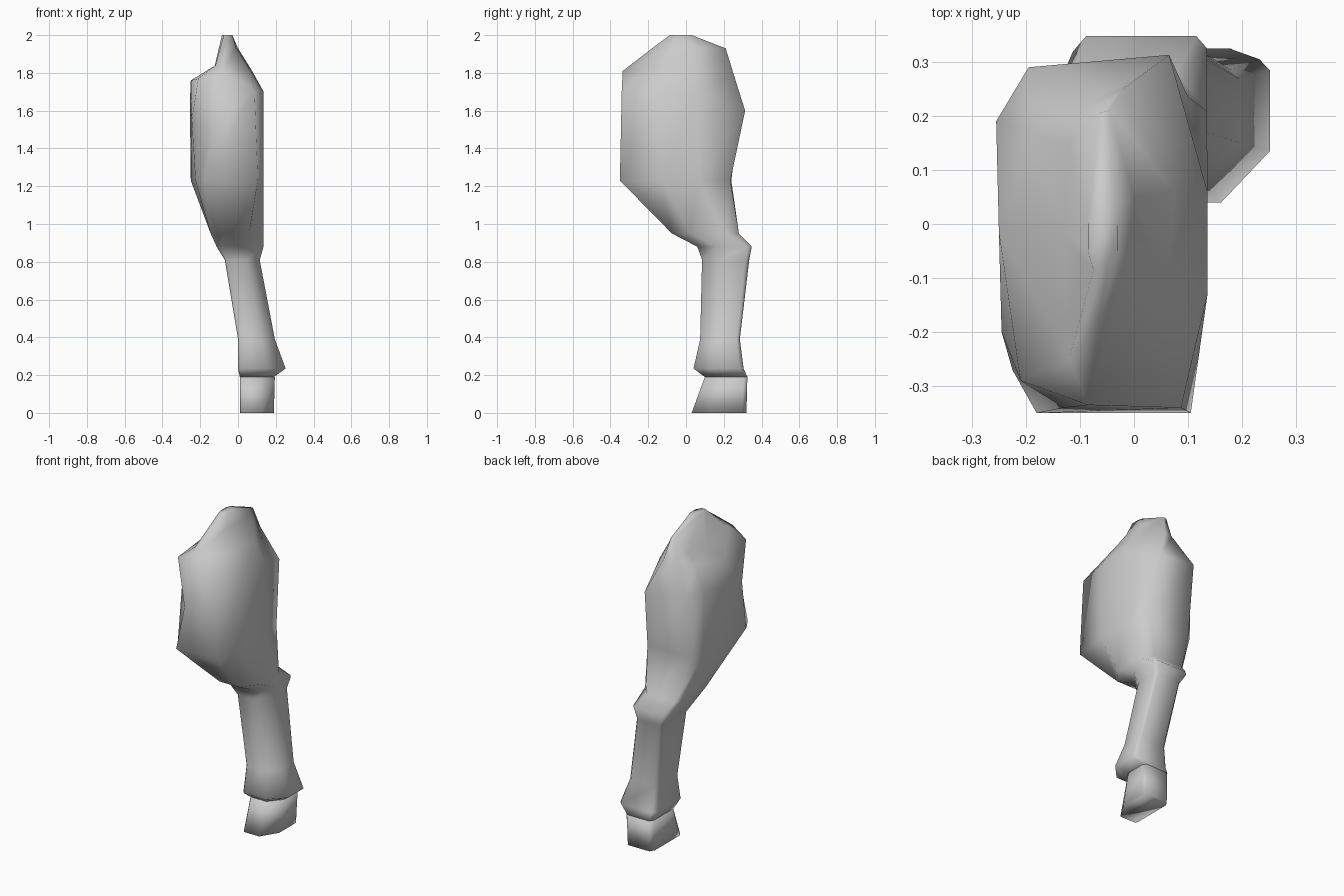
import bpy, bmesh, math


def box_ring(z, x0, x1, y0, y1, fl=0.05, fr=0.36, br=0.08, bl=0.1):
    """Eight-sided ring: a rectangle with its own cut on each corner."""
    w, d = x1 - x0, y1 - y0
    return [(x0 + w * fl, y0, z), (x1 - w * fr, y0, z),
            (x1, y0 + d * fr, z), (x1, y1 - d * br, z),
            (x1 - w * br, y1, z), (x0 + w * bl, y1, z),
            (x0, y1 - d * bl, z), (x0, y0 + d * fl, z)]


def flat_ring(z, pts):
    return [(x, y, z) for x, y in pts]


def loft(name, rings, angle):
    bm = bmesh.new()
    loops = [[bm.verts.new(p) for p in r] for r in rings]
    for a, b in zip(loops, loops[1:]):
        for i in range(8):
            j = (i + 1) % 8
            bm.faces.new((a[i], a[j], b[j], b[i]))
    bm.faces.new(loops[0][::-1])
    bm.faces.new(loops[-1])
    bmesh.ops.recalc_face_normals(bm, faces=bm.faces)
    mesh = bpy.data.meshes.new(name)
    bm.to_mesh(mesh)
    bm.free()
    ob = bpy.data.objects.new(name, mesh)
    bpy.context.collection.objects.link(ob)
    bpy.ops.object.select_all(action='DESELECT')
    ob.select_set(True)
    bpy.context.view_layer.objects.active = ob
    bpy.ops.object.shade_smooth_by_angle(angle=math.radians(angle))
    return ob


# Shank, ankle flare and hock, from the bottom up
shank = [box_ring(*r) for r in (
    (0.19, 0.01, 0.19, 0.10, 0.325),
    (0.235, 0.00, 0.252, 0.04, 0.305),
    (0.39, 0.00, 0.195, 0.075, 0.285),
    (0.81, -0.07, 0.115, 0.085, 0.335),
    (0.88, -0.113, 0.135, 0.06, 0.348))]
shank.append(box_ring(0.95, -0.145, 0.135, -0.075, 0.28, 0.25, 0.27, 0.2, 0.1))

# Thigh, with a shelf on the inner side below the top ridge
thigh = [
    flat_ring(1.23, [(-.18, -.35), (.105, -.35), (.136, -.13), (.136, .07),
                     (.10, .235), (-.20, .24), (-.25, .19), (-.225, -.27)]),
    [(-.13, -.34, 1.5), (.087, -.34, 1.71), (.136, -.13, 1.7), (.136, .06, 1.7),
     (.065, .313, 1.6), (-.195, .29, 1.64), (-.255, .19, 1.64), (-.245, -.2, 1.55)],
    [(-.21, -.29, 1.77), (-.085, -.335, 1.81), (.06, -.12, 1.82), (.075, .06, 1.81),
     (-.02, .25, 1.8), (-.09, .22, 1.82), (-.19, .17, 1.77), (-.25, -.015, 1.76)],
    [(-.12, -.25, 1.84), (-.065, -.18, 1.93), (-.01, -.08, 1.93), (.0, .05, 1.93),
     (-.045, .21, 1.93), (-.065, .205, 1.93), (-.12, .15, 1.83), (-.13, -.02, 1.81)],
    flat_ring(2.0, [(-.075, -.085), (-.05, -.085), (-.03, -.05), (-.03, .0),
                    (-.04, .03), (-.075, .03), (-.085, .0), (-.085, -.05)])]

loft("upper_leg", shank + thigh, 180)

# Hoof, spreading forwards to the ground
loft("hoof", [box_ring(0.0, 0.01, 0.19, 0.03, 0.32),
              box_ring(0.19, 0.01, 0.195, 0.10, 0.325)], 180)
